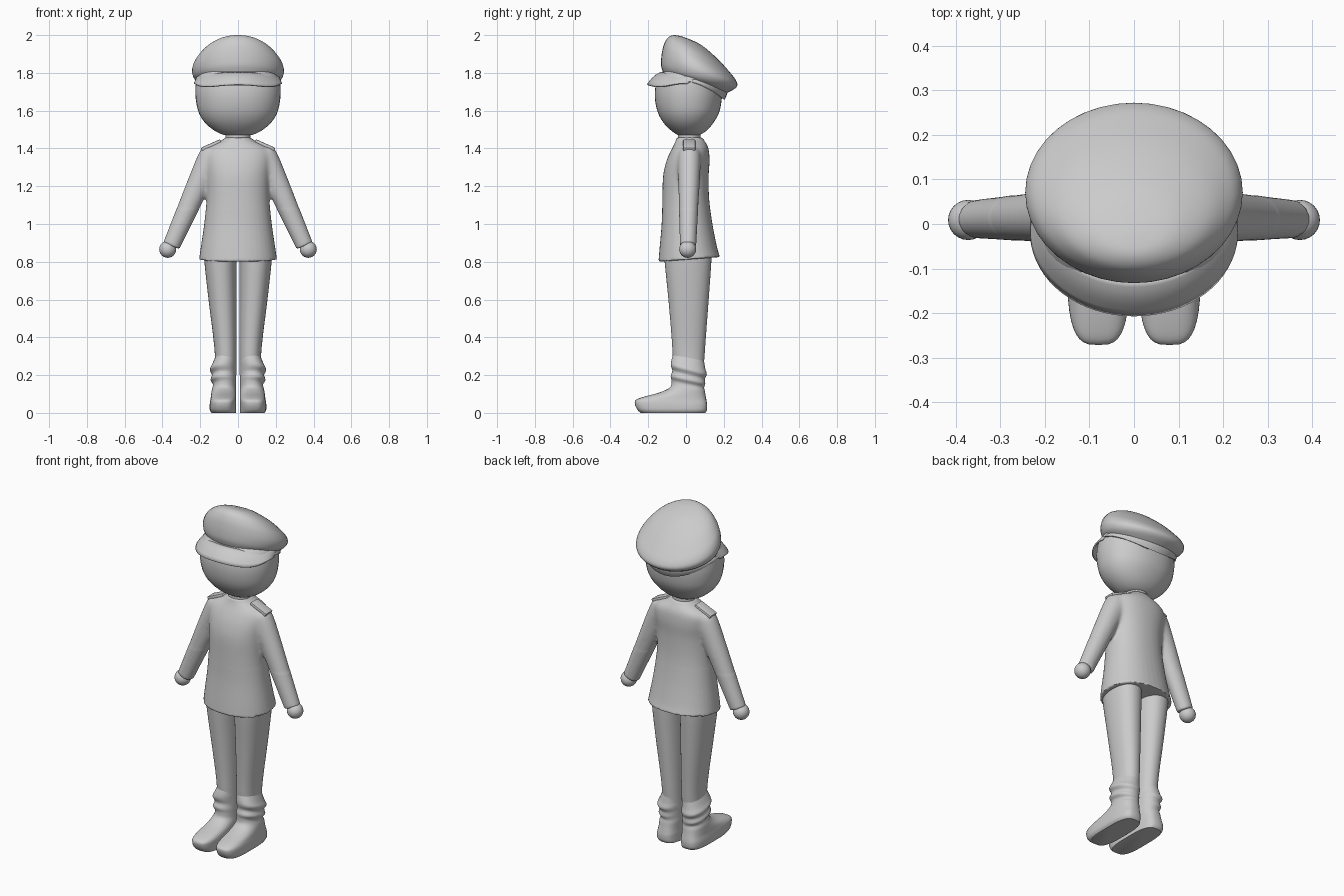
import bpy, bmesh, math
from mathutils import Vector

if "Cube" in bpy.data.objects:
    bpy.data.objects.remove(bpy.data.objects["Cube"])

mat = bpy.data.materials.new("plain_grey")
mat.diffuse_color = (0.6, 0.6, 0.6, 1)
mat.use_nodes = True
mat.node_tree.nodes["Principled BSDF"].inputs["Base Color"].default_value = mat.diffuse_color


def finish(name, bm, mirror=False, angle=40):
    me = bpy.data.meshes.new(name)
    bmesh.ops.recalc_face_normals(bm, faces=bm.faces)
    bm.to_mesh(me)
    bm.free()
    me.materials.append(mat)
    ob = bpy.data.objects.new(name, me)
    bpy.context.collection.objects.link(ob)
    bpy.ops.object.select_all(action='DESELECT')
    ob.select_set(True)
    bpy.context.view_layer.objects.active = ob
    bpy.ops.object.shade_smooth_by_angle(angle=math.radians(angle))
    if mirror:
        ob.modifiers.new("mirror", 'MIRROR')
    return ob


def ring(front, back, rx, cx=0.0, power=2.0, bump=0.0):
    """Cross-section between a front and a back point (y, z): centre, side axis, back axis."""
    f, b = Vector((cx, *front)), Vector((cx, *back))
    return (f + b) / 2, Vector((rx, 0, 0)), (b - f) / 2, power, bump


def blend(a, b, c, d, t):
    return 0.5 * (2 * b + (c - a) * t + (2 * a - 5 * b + 4 * c - d) * t * t
                  + (3 * b - a - 3 * c + d) * t ** 3)


def loft(bm, rings, seg=40, sub=4):
    """Smoothly interpolated skin through the cross-sections, closed at both ends."""
    dense = []
    for i in range(len(rings) - 1):
        q = [rings[max(i - 1, 0)], rings[i], rings[i + 1], rings[min(i + 2, len(rings) - 1)]]
        for k in range(sub):
            dense.append([blend(*(r[j] for r in q), k / sub) for j in range(5)])
    dense.append(rings[-1])
    loops = []
    for c, u, v, p, bump in dense:
        loop = []
        for k in range(seg):
            a = math.tau * k / seg
            x, y = math.cos(a), math.sin(a)
            sx = math.copysign(abs(x) ** (2 / p), x)
            sy = math.copysign(abs(y) ** (2 / p), y)
            loop.append(bm.verts.new(c + u * sx + v * sy + Vector((0, 0, bump * x * x))))
        loops.append(loop)
    for a, b in zip(loops, loops[1:]):
        for k in range(seg):
            n = (k + 1) % seg
            bm.faces.new((a[k], a[n], b[n], b[k]))
    bm.faces.new(loops[0][::-1])
    bm.faces.new(loops[-1])


def part(name, rings, mirror=False, angle=40):
    bm = bmesh.new()
    loft(bm, rings)
    return finish(name, bm, mirror, angle)


# head and neck
part("head", [ring((y0, z), (y1, z), rx, power=2.15) for z, y0, y1, rx in [
    (1.466, -.02, .05, .04), (1.475, -.05, .08, .085), (1.50, -.085, .115, .133),
    (1.54, -.122, .148, .178), (1.59, -.149, .175, .208), (1.65, -.163, .188, .222),
    (1.71, -.164, .19, .226), (1.77, -.15, .18, .218), (1.82, -.11, .13, .18)]])
part("neck", [ring((-.05, 1.42), (.085, 1.42), .075), ring((-.043, 1.455), (.078, 1.455), .065),
              ring((-.043, 1.50), (.078, 1.50), .068)])

# cap: tilted puffy crown, band with raised sides, visor
part("cap_crown", [
    ring((-.122, 1.805), (.22, 1.695), .212, bump=.01), ring((-.132, 1.84), (.258, 1.716), .234),
    ring((-.131, 1.88), (.272, 1.737), .244), ring((-.125, 1.92), (.262, 1.765), .236),
    ring((-.115, 1.955), (.235, 1.80), .214), ring((-.096, 1.986), (.17, 1.872), .166),
    ring((-.065, 2.0), (.085, 1.945), .095), ring((-.02, 1.993), (.02, 1.978), .025)])
part("cap_band", [ring((-.152, 1.74), (.203, 1.657), .23, bump=.055),
                  ring((-.135, 1.775), (.215, 1.68), .224, bump=.035),
                  ring((-.122, 1.812), (.222, 1.705), .212, bump=.015)])
bm = bmesh.new()
cols, rows = 36, 6
grid = []
for i in range(cols + 1):
    a = math.radians(-98 + 196 * i / cols)
    s, c = math.sin(a), math.cos(a)
    inner = Vector((.214 * s, .045 - .172 * c, 1.802 - .022 * s * s))
    outer = Vector((.23 * s, -.02 - .184 * c, 1.737 - .03 * s * s + .036 * s ** 6))
    col = []
    for j in range(rows + 1):
        t = j / rows
        p = inner.lerp(outer, t)
        p.z += .012 * math.sin(math.pi * t) * max(c, 0)
        col.append(bm.verts.new(p))
    grid.append(col)
for a, b in zip(grid, grid[1:]):
    for j in range(rows):
        bm.faces.new((a[j], b[j], b[j + 1], a[j + 1]))
visor = finish("cap_visor", bm)
mod = visor.modifiers.new("thickness", 'SOLIDIFY')
mod.thickness, mod.offset = .008, 0

# jacket body and sleeves, fused with soft shoulders
bm = bmesh.new()
loft(bm, [ring((y0, z0), (y1, z1), rx, power=2.2) for y0, z0, y1, z1, rx in [
    (-.146, .80, .18, .825, .206), (-.141, .86, .164, .88, .198), (-.129, 1.0, .14, 1.0, .179),
    (-.125, 1.13, .123, 1.13, .167), (-.122, 1.25, .12, 1.25, .168),
    (-.105, 1.33, .125, 1.33, .178), (-.082, 1.385, .122, 1.385, .176),
    (-.066, 1.415, .114, 1.415, .145), (-.055, 1.44, .098, 1.44, .09),
    (-.05, 1.457, .088, 1.457, .07)]])
top, wrist = Vector((.135, .018, 1.378)), Vector((.353, .011, .885))
side = Vector((.915, 0, .404))
for s in (1, -1):
    rings = []
    for t, ru, rv in [(-.05, .03, .03), (-.01, .058, .054), (.08, .066, .061), (.35, .062, .057),
                      (.7, .053, .049), (1, .046, .043)]:
        c, u = top.lerp(wrist, t), side * ru
        c.x *= s
        u.x *= s
        rings.append((c, u, Vector((0, rv, 0)), 2.0, 0.0))
    loft(bm, rings)
raw = finish("jacket_raw", bm)
mod = raw.modifiers.new("fuse", 'REMESH')
mod.mode, mod.voxel_size = 'VOXEL', .007
fused = raw.evaluated_get(bpy.context.evaluated_depsgraph_get())
bm = bmesh.new()
bm.from_mesh(fused.to_mesh())
bpy.data.objects.remove(raw)
for n in range(16):
    verts = [v for v in bm.verts if n < 2 or 1.08 < v.co.z < 1.43]
    bmesh.ops.smooth_vert(bm, verts=verts, factor=.5, use_axis_x=True, use_axis_y=True, use_axis_z=True)
finish("jacket", bm, angle=50)

# hands
bm = bmesh.new()
bmesh.ops.create_uvsphere(bm, u_segments=24, v_segments=16, radius=.045)
bmesh.ops.translate(bm, verts=bm.verts, vec=(.372, .009, .866))
finish("hand", bm, True)

# shoulder boards
bm = bmesh.new()
bmesh.ops.create_cube(bm, size=1)
bmesh.ops.scale(bm, verts=bm.verts, vec=(.112, .064, .02))
bmesh.ops.bevel(bm, geom=bm.edges[:], offset=.005, segments=2, affect='EDGES', profile=.5)
board = finish("shoulder_board", bm)
for sgn in (1, -1):
    ob = board if sgn == 1 else board.copy()
    if sgn == -1:
        bpy.context.collection.objects.link(ob)
    ob.location = (.142 * sgn, .017, 1.417)
    ob.rotation_euler = (0, math.radians(24) * sgn, 0)

# trouser legs
part("trouser_leg", [ring((y0, z), (y1, z), (x1 - .008) / 2, (x1 + .008) / 2, 2.2)
                     for z, y0, y1, x1 in [
    (.87, -.115, .135, .18), (.80, -.113, .134, .178), (.6, -.093, .12, .156),
    (.4, -.076, .105, .131), (.3, -.07, .098, .122), (.2, -.06, .09, .12)]], True)

# boots: wrinkled tilted shaft flowing into a long square-toed foot
part("boot", [ring((y0, z0), (y1, z1), (x1 - .01) / 2, (x1 + .01) / 2, p)
              for y0, z0, y1, z1, x1, p in [
    (-.066, .315, .094, .285, .118, 2.2), (-.078, .275, .102, .235, .137, 2.2),
    (-.08, .25, .11, .205, .149, 2.2), (-.072, .222, .1, .18, .137, 2.2),
    (-.081, .195, .102, .155, .145, 2.2), (-.076, .168, .096, .135, .132, 2.2),
    (-.085, .135, .1, .115, .138, 2.3), (-.14, .108, .104, .09, .142, 2.5),
    (-.225, .085, .108, .068, .145, 2.9), (-.266, .068, .111, .05, .148, 3.2),
    (-.27, .045, .112, .035, .15, 3.2), (-.257, .016, .11, .014, .149, 3.2),
    (-.24, 0, .102, 0, .14, 3.2)]], True)
